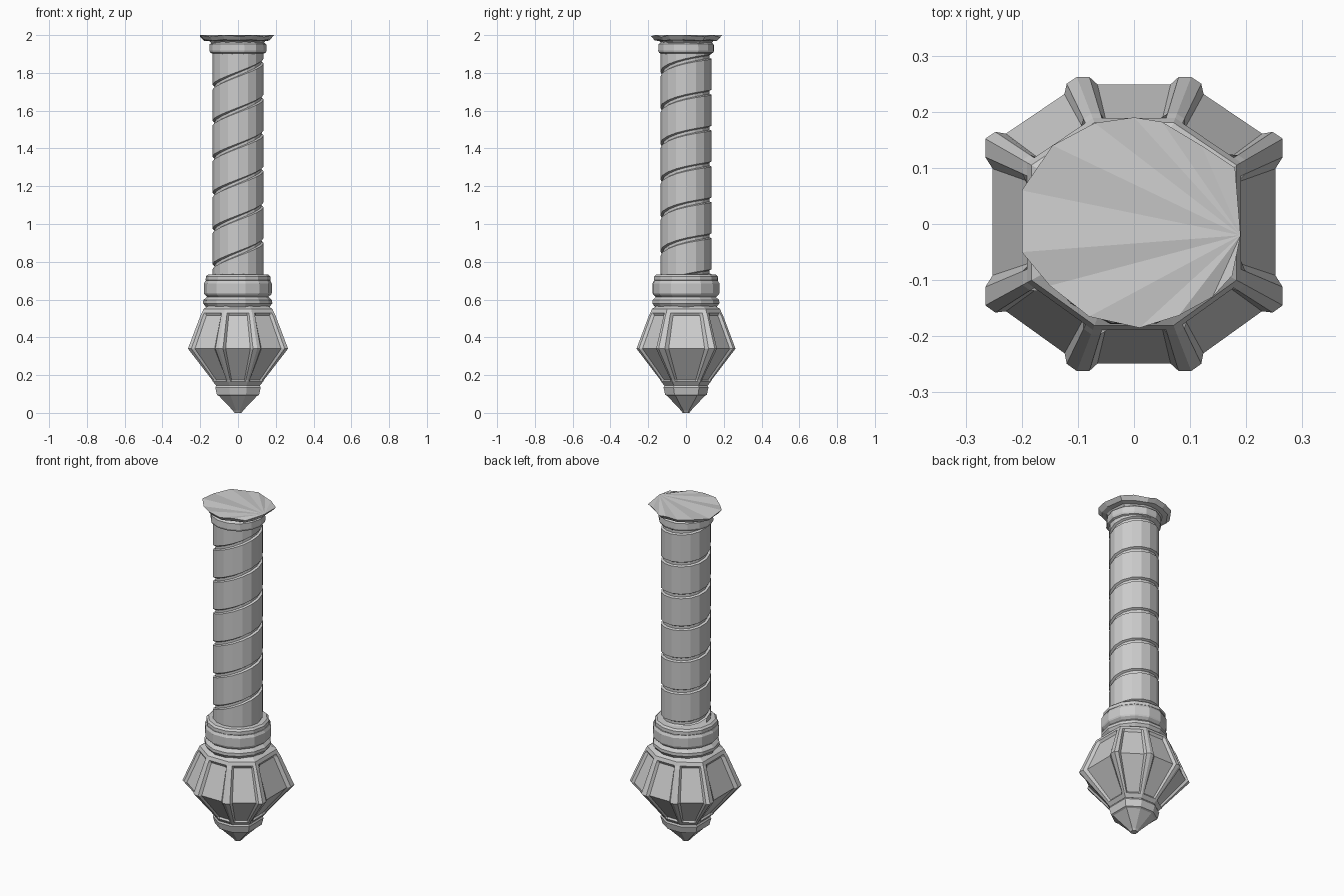
import bpy, bmesh, random
from math import sin, cos, pi, tau
from mathutils import Vector

if "Cube" in bpy.data.objects:
    bpy.data.objects.remove(bpy.data.objects["Cube"])

random.seed(4)


def finish(name, bm):
    bmesh.ops.recalc_face_normals(bm, faces=bm.faces)
    me = bpy.data.meshes.new(name)
    bm.to_mesh(me)
    bm.free()
    ob = bpy.data.objects.new(name, me)
    bpy.context.collection.objects.link(ob)
    return ob


def loft(name, rings, cap=True):
    """Skin a list of equal-length closed point rings."""
    bm = bmesh.new()
    rows = [[bm.verts.new(p) for p in ring] for ring in rings]
    n = len(rows[0])
    for a, b in zip(rows, rows[1:]):
        for i in range(n):
            j = (i + 1) % n
            bm.faces.new((a[i], a[j], b[j], b[i]))
    if cap:
        bm.faces.new(rows[0][::-1])
        bm.faces.new(rows[-1])
    return finish(name, bm)


def turned(name, profile, sides, jitter=0.0):
    """Faceted lathe part with a slightly hand-cut radius."""
    wob = [1 + random.uniform(-jitter, jitter) for _ in range(sides)]
    return loft(name, [[(r * wob[i] * cos(tau * i / sides),
                         r * wob[i] * sin(tau * i / sides), z)
                        for i in range(sides)] for r, z in profile])


# Pommel: octagon with raised corner ribs and recessed panels
corners = [Vector((x, y, 0)) for x, y in
           [(.265, -.145), (.265, .152), (.102, .262), (-.102, .262),
            (-.265, .152), (-.265, -.145), (-.102, -.262), (.102, -.262)]]


def pommel_ring(z, scale, depth):
    pts = []
    for i, a in enumerate(corners):
        b = corners[(i + 1) % 8]
        inward = -Vector(((b - a).y, -(b - a).x, 0)).normalized()
        for t, d in ((0, 0), (.11, 0), (.18, 1), (.82, 1), (.89, 0)):
            p = a.lerp(b, t) * scale + inward * d * depth
            pts.append((p.x, p.y, z))
    return pts


loft("pommel", [pommel_ring(*r) for r in
                [(.145, .44, 0), (.165, .50, 0), (.175, .52, .012),
                 (.34, 1.0, .013), (.515, .75, .016), (.53, .72, 0),
                 (.55, .69, 0), (.565, .60, 0)]])

# Pommel tip: small band and pointed end
loft("pommel_tip", [[(p.x * s, p.y * s, z) for p in corners] for z, s in
                    [(0, .07), (.012, .10), (.09, .38), (.095, .42),
                     (.135, .455), (.148, .43)]])

# Collar: lower rounded ring, broad band and upper lip
turned("collar_lower_ring", [(.155, .553), (.168, .56), (.183, .58), (.182, .597),
                             (.165, .613), (.15, .618)], 14, .015)
turned("collar_band", [(.16, .612), (.177, .627), (.18, .635), (.18, .685),
                       (.172, .70), (.15, .702)], 14, .012)
turned("collar_lip", [(.16, .695), (.172, .703), (.171, .722), (.16, .732),
                      (.12, .735)], 14, .012)

# Grip: helical strips with a cut groove between wraps
N, TURNS, PITCH = 16, 9, .19
bm = bmesh.new()
profile = [(.0, .136), (.005, .124), (.020, .124), (.027, .136), (PITCH, .136)]
rows = []
for k in range(N * TURNS + 1):
    a = pi + tau * k / N
    # steeper across the front than across the back
    z = .57 + PITCH * k / N + .022 * -cos(a - pi) + .022
    rows.append([bm.verts.new((r * cos(a), r * sin(a), z + dz)) for dz, r in profile])
for a, b in zip(rows, rows[1:]):
    for i in range(len(profile) - 1):
        bm.faces.new((a[i], b[i], b[i + 1], a[i + 1]))
bmesh.ops.remove_doubles(bm, verts=bm.verts, dist=.0005)
for height, up in ((.715, -1), (1.93, 1)):
    bmesh.ops.bisect_plane(bm, geom=bm.verts[:] + bm.edges[:] + bm.faces[:],
                           plane_co=(0, 0, height), plane_no=(0, 0, up),
                           clear_outer=True)
finish("grip", bm)

# Ring at the top of the grip
turned("top_ring", [(.125, 1.897), (.147, 1.907), (.151, 1.918), (.149, 1.952),
                    (.135, 1.962), (.125, 1.972)], 14, .015)

# Broken flared end with a fanned, uneven top
rim = [(.19, -.02), (.18, .10), (.12, .14), (.05, .182), (0, .19), (-.07, .18),
       (-.145, .14), (-.20, .06), (-.20, -.05), (-.15, -.11), (-.08, -.165),
       (.01, -.185), (.08, -.163), (.14, -.13), (.175, -.092)]
heights = [2.0 if i % 2 == 0 else random.uniform(1.987, 1.997) for i in range(len(rim))]
bm = bmesh.new()
rings = [[bm.verts.new((x * s, y * s, z + (h - 2) * f)) for (x, y), h in zip(rim, heights)]
         for s, z, f in ((.70, 1.955, 0), (.76, 1.968, 0), (.90, 1.976, .6), (1, 2.0, 1))]
n = len(rim)
for a, b in zip(rings, rings[1:]):
    for i in range(n):
        j = (i + 1) % n
        bm.faces.new((a[i], a[j], b[j], b[i]))
for i in range(1, n - 1):
    bm.faces.new((rings[-1][0], rings[-1][i], rings[-1][i + 1]))
bm.faces.new(rings[0][::-1])
finish("flared_end", bm)
